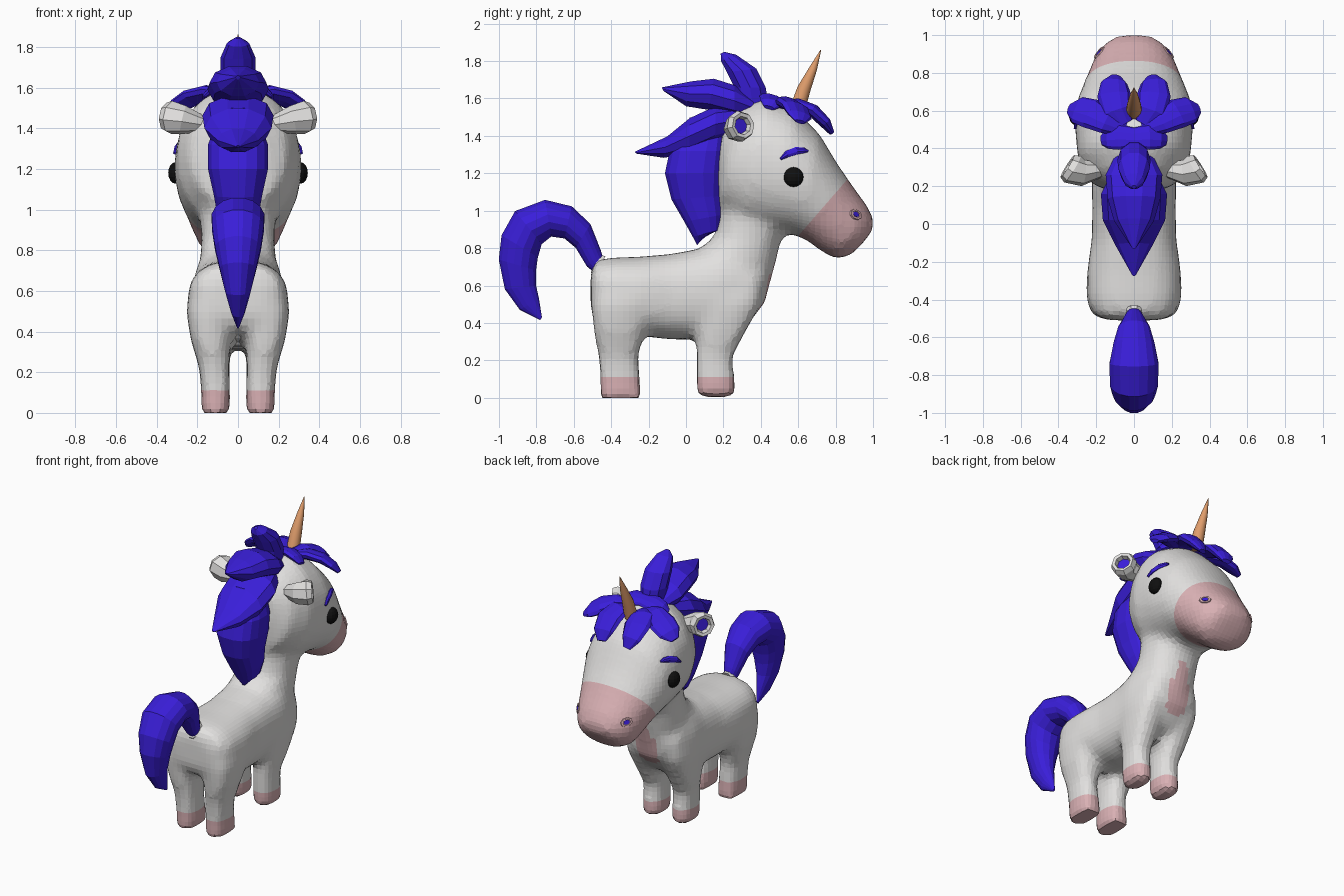
import bpy, bmesh, math
from mathutils import Vector
from mathutils.bvhtree import BVHTree

if "Cube" in bpy.data.objects:
    bpy.data.objects.remove(bpy.data.objects["Cube"])


def material(name, rgb):
    m = bpy.data.materials.new(name)
    m.diffuse_color = (*rgb, 1)
    m.use_nodes = True
    m.node_tree.nodes["Principled BSDF"].inputs["Base Color"].default_value = m.diffuse_color
    return m


WHITE = material("white coat", (0.76, 0.75, 0.74))
PINK = material("pink skin", (0.70, 0.44, 0.46))
BLUE = material("blue hair", (0.042, 0.013, 0.70))
HORN = material("orange horn", (0.75, 0.34, 0.15))
BLACK = material("black eye", (0.005, 0.005, 0.005))


def side_rings(rows):
    """Rings from side-view point pairs: y1, z1, y2, z2, half width, [centre x]."""
    out = []
    for y1, z1, y2, z2, w, *cx in rows:
        x = cx[0] if cx else 0
        p, q = Vector((x, y1, z1)), Vector((x, y2, z2))
        out.append(((p + q) / 2, (p - q) / 2, Vector((w, 0, 0))))
    return out


def path_rings(rows, up=(0, 0.3, 1), axis=None):
    """Rings along a path: x, y, z, half width, half thickness."""
    pts = [Vector(r[:3]) for r in rows]
    out = []
    for i, r in enumerate(rows):
        t = Vector(axis) if axis else pts[min(i + 1, len(pts) - 1)] - pts[max(i - 1, 0)]
        side = t.cross(Vector(up)).normalized()
        out.append((pts[i], side.cross(t).normalized() * r[4], side * r[3]))
    return out


def loft(bm, rings, n=10, power=1.0):
    """Skin a closed shell over elliptical rings."""
    loops = []
    for c, a, b in rings:
        loop = []
        for k in range(n):
            ang = 2 * math.pi * (k + 0.5) / n
            ca, sa = math.cos(ang), math.sin(ang)
            ca = math.copysign(abs(ca) ** power, ca)
            sa = math.copysign(abs(sa) ** power, sa)
            loop.append(bm.verts.new(c + a * ca + b * sa))
        loops.append(loop)
    faces = [bm.faces.new(loops[0]), bm.faces.new(loops[-1])]
    for l0, l1 in zip(loops, loops[1:]):
        for k in range(n):
            j = (k + 1) % n
            faces.append(bm.faces.new((l0[k], l0[j], l1[j], l1[k])))
    bmesh.ops.recalc_face_normals(bm, faces=faces)


def finish(name, bm, *mats):
    me = bpy.data.meshes.new(name)
    bm.to_mesh(me)
    bm.free()
    for m in mats:
        me.materials.append(m)
    ob = bpy.data.objects.new(name, me)
    bpy.context.collection.objects.link(ob)
    return ob


def part(name, rings, mat, n=10, power=1.0):
    bm = bmesh.new()
    loft(bm, rings, n, power)
    return finish(name, bm, mat)


# Body shells: torso, neck, head, legs
bm = bmesh.new()
loft(bm, side_rings([
    (-.51, .68, -.51, .46, .15), (-.48, .735, -.48, .41, .215), (-.40, .75, -.40, .385, .245),
    (-.25, .755, -.25, .33, .25), (-.08, .77, -.08, .31, .225), (.08, .80, .08, .31, .222),
    (.20, .84, .22, .34, .225), (.30, .83, .33, .39, .205), (.43, .78, .43, .52, .13)]), 24, 0.82)
loft(bm, side_rings([
    (0, .60, .42, .50, .17), (.04, .77, .48, .72, .19), (.15, .86, .505, .83, .18),
    (.18, .98, .53, .90, .185), (.17, 1.1, .56, 1.0, .20)]), 24, 0.9)
loft(bm, side_rings([
    (.20, 1.46, .165, 1.2, .13), (.29, 1.555, .175, 1.02, .24), (.42, 1.605, .30, .92, .30),
    (.58, 1.545, .47, .885, .315), (.715, 1.41, .58, .87, .303), (.81, 1.25, .65, .84, .27),
    (.90, 1.12, .72, .785, .235), (.97, 1.025, .80, .74, .205), (1.007, .95, .88, .76, .15),
    (.995, .89, .94, .82, .08)]), 28, 0.92)
for s in (1, -1):
    loft(bm, side_rings([
        (-.235, -.012, -.46, -.012, .073, .11 * s), (-.245, .1, -.46, .1, .072, .11 * s),
        (-.255, .22, -.47, .22, .075, .117 * s), (-.22, .36, -.495, .36, .098, .136 * s),
        (-.17, .5, -.51, .5, .117, .14 * s), (-.2, .62, -.48, .62, .097, .135 * s)]), 16, 0.75)
    loft(bm, side_rings([
        (.265, .002, .06, .002, .073, .11 * s), (.26, .1, .055, .1, .072, .11 * s),
        (.25, .22, .055, .22, .072, .112 * s), (.325, .36, .055, .36, .088, .122 * s),
        (.40, .5, .06, .5, .105, .122 * s), (.42, .65, .1, .65, .09, .115 * s)]), 16, 0.75)
body = finish("body", bm)

# Fuse the shells into one skin
rm = body.modifiers.new("fuse", 'REMESH')
rm.mode = 'VOXEL'
rm.voxel_size = 0.032
sm = body.modifiers.new("relax", 'SMOOTH')
sm.factor, sm.iterations = 0.5, 5
bpy.context.view_layer.update()
dg = bpy.context.evaluated_depsgraph_get()
fused = bpy.data.meshes.new_from_object(body.evaluated_get(dg))
body.modifiers.clear()
bm = bmesh.new()
bm.from_mesh(fused)


def cut(co, no, test):
    faces = [f for f in bm.faces if test(f.calc_center_median())]
    geom = set(faces)
    for f in faces:
        geom.update(f.edges)
        geom.update(f.verts)
    bmesh.ops.bisect_plane(bm, geom=list(geom), plane_co=co, plane_no=no, dist=0.002)


# Pink hooves, muzzle and chest patch
muzzle_co, muzzle_no = Vector((0, .83, 1.13)), Vector((0, .23, -.20)).normalized()
cut((0, 0, .11), (0, 0, 1), lambda c: c.z < .25)
cut(muzzle_co, muzzle_no, lambda c: c.y > .56 and c.z > .7)
for v in bm.verts:
    v.co.z = max(0, v.co.z)
bm.normal_update()
for f in bm.faces:
    c = f.calc_center_median()
    muzzle = c.y > .56 and c.z > .7 and (c - muzzle_co).dot(muzzle_no) > 0
    chest = c.y > .3 and f.normal.y > .3 and (
        (abs(c.x) < .075 and .48 < c.z < .67) or (abs(c.x) < .035 and .45 < c.z < .77))
    f.material_index = int(c.z < .11 or muzzle or chest)
    f.smooth = False
tree = BVHTree.FromBMesh(bm)
bm.to_mesh(body.data)
bm.free()
body.data.materials.append(WHITE)
body.data.materials.append(PINK)


def skin(y, z, s):
    """Point and normal on the side of the head."""
    hit, no, _, _ = tree.ray_cast(Vector((s, y, z)), Vector((-s, 0, 0)))
    return (hit, no) if hit else (Vector((.2 * s, y, z)), Vector((s, 0, 0)))


# Tail
part("tail", side_rings([
    (-.44, .74, -.49, .67, .035), (-.455, .79, -.53, .70, .05), (-.51, .93, -.59, .80, .085),
    (-.61, 1.025, -.65, .85, .11), (-.754, 1.06, -.72, .86, .132), (-.915, 1.0, -.77, .82, .13),
    (-.988, .87, -.79, .75, .115), (-1.003, .74, -.80, .68, .092), (-.97, .58, -.80, .60, .062),
    (-.89, .47, -.785, .53, .035), (-.78, .415, -.77, .43, .006)]), BLUE, 16)
part("tail_root", side_rings([
    (-.43, .76, -.49, .63, .05), (-.455, .765, -.51, .67, .045)]), WHITE, 10)

# Mane and its locks
part("mane", side_rings([
    (.02, 1.5, .22, 1.48, .08), (-.09, 1.32, .22, 1.32, .15), (-.115, 1.2, .21, 1.2, .15),
    (-.08, 1.06, .20, 1.08, .12), (-.01, .94, .20, .98, .10), (.035, .86, .19, .90, .07),
    (.06, .815, .10, .87, .02)]), BLUE, 16, 0.8)
part("mane_lock_low", side_rings([
    (.27, 1.57, .27, 1.40, .12), (.16, 1.565, .155, 1.36, .175), (.02, 1.50, .02, 1.30, .165),
    (-.10, 1.40, -.12, 1.28, .10), (-.275, 1.315, -.265, 1.305, .01)]), BLUE, 10)
part("mane_lock_mid", side_rings([
    (.36, 1.60, .36, 1.50, .10), (.26, 1.675, .26, 1.50, .15), (.15, 1.71, .12, 1.535, .14),
    (.03, 1.695, 0, 1.555, .105), (-.13, 1.66, -.12, 1.64, .012)]), BLUE, 10)
part("mane_lock_top", side_rings([
    (.45, 1.55, .27, 1.53, .07), (.43, 1.66, .255, 1.66, .087), (.38, 1.76, .215, 1.74, .085),
    (.27, 1.835, .185, 1.80, .055), (.205, 1.85, .185, 1.84, .012)]), BLUE, 10)

# Horn
horn = part("horn", path_rings([
    (0, .595, 1.54, .042, .042), (0, .63, 1.65, .037, .037), (0, .68, 1.76, .022, .022),
    (0, .721, 1.86, .002, .002)], up=(0, 1, 0)), HORN, 16)
for f in horn.data.polygons:
    f.use_smooth = len(f.vertices) == 4

for s, tag in ((1, "right"), (-1, "left")):
    # Forelocks
    part("fringe_front_" + tag, path_rings([
        (.05 * s, .53, 1.56, .05, .025), (.09 * s, .60, 1.565, .08, .036),
        (.105 * s, .68, 1.535, .09, .036), (.105 * s, .745, 1.47, .07, .032),
        (.095 * s, .78, 1.415, .03, .014)]), BLUE, 10)
    part("fringe_side_" + tag, path_rings([
        (.05 * s, .50, 1.565, .04, .02), (.15 * s, .54, 1.575, .065, .035),
        (.23 * s, .585, 1.55, .085, .033), (.30 * s, .605, 1.51, .075, .025),
        (.343 * s, .61, 1.475, .03, .012)]), BLUE, 10)
    part("fringe_back_" + tag, path_rings([
        (-.01 * s, .455, 1.60, .055, .022), (.08 * s, .46, 1.595, .07, .028),
        (.135 * s, .455, 1.575, .06, .025), (.17 * s, .445, 1.55, .03, .012)]), BLUE, 10)

    # Hollow ear turned forward, blue inside
    stem, mouth = (.22 * s, .02, .05), Vector((.8 * s, .5, .1)).normalized()
    rim = Vector((.342 * s, .30, 1.455))
    ear = path_rings([(.17 * s, .285, 1.42, .04, .04), (.27 * s, .27, 1.44, .07, .072)], axis=stem)
    ear += path_rings([(*(rim + mouth * d), r, r) for d, r in (
        (-.02, .083), (.012, .07), (.008, .05), (-.025, .043))], axis=mouth)
    part("ear_" + tag, ear, WHITE, 8)
    part("ear_inside_" + tag, path_rings([(*(rim + mouth * d), .041, .041) for d in (
        -.024, -.018)], axis=mouth), BLUE, 8)

    # Eye
    p, no = skin(.575, 1.18, s)
    bm = bmesh.new()
    bmesh.ops.create_uvsphere(bm, u_segments=14, v_segments=8, radius=.053)
    for v in bm.verts:
        v.co.x *= .7
        v.co += p
    finish("eye_" + tag, bm, BLACK)

    # Eyebrow following the skin
    rows = []
    for y, z, w in ((.505, 1.275, .006), (.54, 1.302, .019), (.59, 1.32, .022),
                    (.63, 1.322, .016), (.65, 1.318, .006)):
        rows.append((*skin(y, z, s)[0], w, .014))
    part("eyebrow_" + tag, path_rings(rows, up=(s, 0, .2)), BLUE, 8)

    # Nostril: pink rim with blue hollow
    p, no = skin(.908, .98, s)
    rows = [(*(p + no * d), r, r * .75) for d, r in
            ((-.02, .045), (.005, .038), (.005, .026), (.001, .024))]
    part("nostril_rim_" + tag, path_rings(rows, axis=no), PINK, 8)
    hole = [(*(p + no * d), .02, .014) for d in (.001, .004)]
    part("nostril_" + tag, path_rings(hole, axis=no), BLUE, 8)
